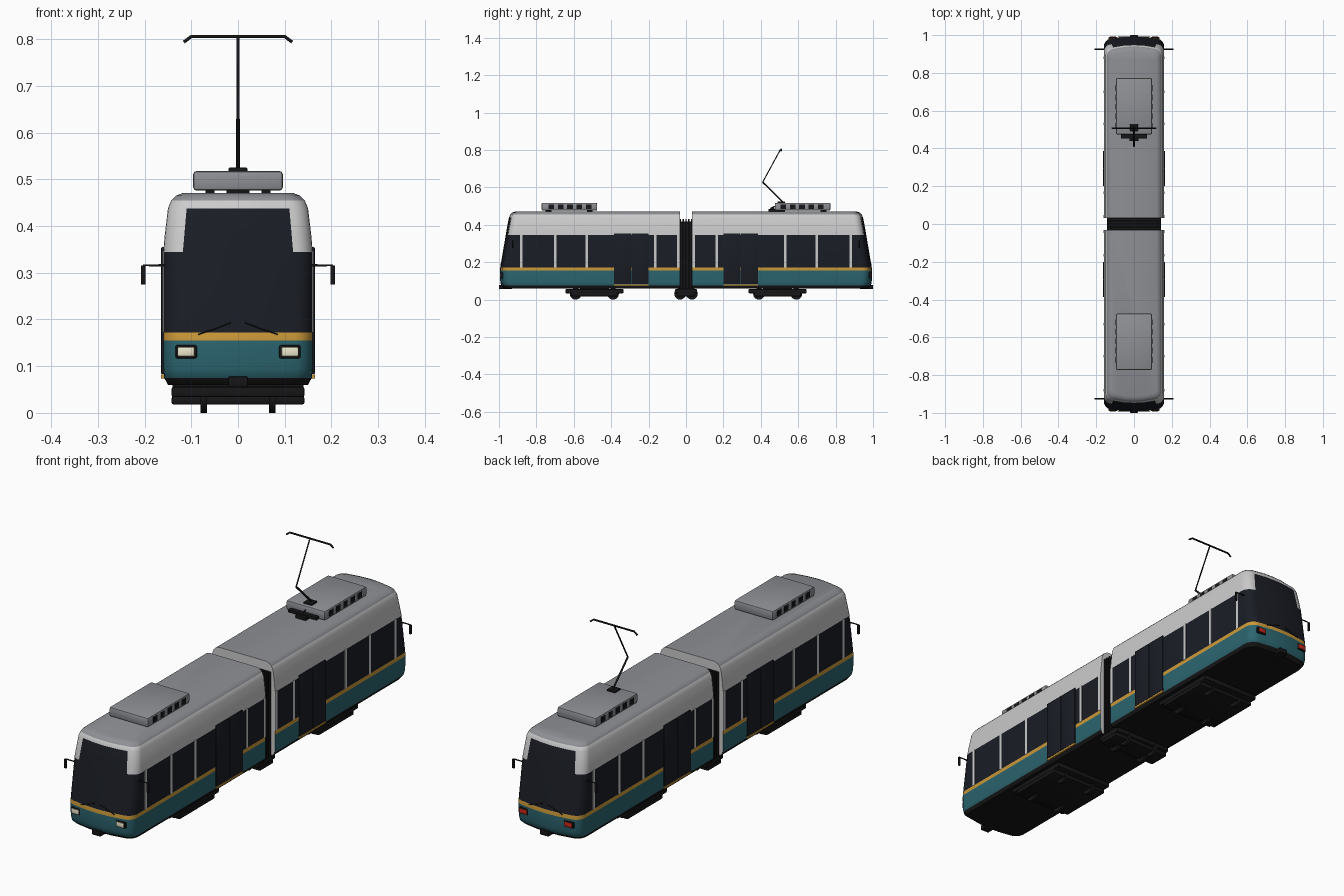
import bpy, bmesh, math
from mathutils import Vector

if "Cube" in bpy.data.objects:
    bpy.data.objects.remove(bpy.data.objects["Cube"])

def mat(name, r, g, b):
    m = bpy.data.materials.new(name)
    m.diffuse_color = (r, g, b, 1)
    m.use_nodes = True
    m.node_tree.nodes["Principled BSDF"].inputs["Base Color"].default_value = m.diffuse_color
    return m

TEAL = mat("teal", .025, .13, .16)
GOLD = mat("gold", .6, .32, .04)
GLASS = mat("glass", .010, .012, .018)
WHITE = mat("white", .68, .70, .70)
ROOF = mat("roof_grey", .27, .28, .30)
BLACK = mat("black", .008, .008, .009)
LAMP = mat("lamp", .85, .8, .6)
RED = mat("red", .6, .02, .01)
MATS = [BLACK, TEAL, GOLD, GLASS, WHITE, ROOF]

def finish(name, bm, mats, angle=35):
    bmesh.ops.recalc_face_normals(bm, faces=bm.faces[:])
    me = bpy.data.meshes.new(name)
    bm.to_mesh(me)
    bm.free()
    for m in mats:
        me.materials.append(m)
    ob = bpy.data.objects.new(name, me)
    bpy.context.collection.objects.link(ob)
    bpy.ops.object.select_all(action='DESELECT')
    ob.select_set(True)
    bpy.context.view_layer.objects.active = ob
    bpy.ops.object.shade_smooth_by_angle(angle=math.radians(angle))
    return ob

def boxes(name, spans, m, bevel=0):
    """One object from boxes given as (x0, x1, y0, y1, z0, z1)."""
    bm = bmesh.new()
    for x0, x1, y0, y1, z0, z1 in spans:
        vs = bmesh.ops.create_cube(bm, size=1)['verts']
        for v in vs:
            v.co = Vector(((x0 + x1) / 2 + v.co.x * abs(x1 - x0),
                           (y0 + y1) / 2 + v.co.y * abs(y1 - y0),
                           (z0 + z1) / 2 + v.co.z * abs(z1 - z0)))
    if bevel:
        bmesh.ops.bevel(bm, geom=bm.edges[:], offset=bevel, segments=2, profile=.5, affect='EDGES')
    return finish(name, bm, [m])

def both_x(spans):
    return spans + [(-b, -a, c, d, e, f) for a, b, c, d, e, f in spans]

def flip_y(spans, s):
    return [(a, b, min(s * c, s * d), max(s * c, s * d), e, f) for a, b, c, d, e, f in spans]

def rod(name, pts, r, m):
    cu = bpy.data.curves.new(name, 'CURVE')
    cu.dimensions = '3D'
    cu.bevel_depth, cu.bevel_resolution, cu.use_fill_caps = r, 1, True
    sp = cu.splines.new('POLY')
    sp.points.add(len(pts) - 1)
    for p, c in zip(sp.points, pts):
        p.co = (*c, 1)
    cu.materials.append(m)
    ob = bpy.data.objects.new(name, cu)
    bpy.context.collection.objects.link(ob)

# Car shell: stacked plan outlines (z, half width, nose y, corner radius, band above)
RINGS = [(.060, .150, .972, .045, 0), (.075, .158, .988, .045, 1), (.095, .160, .993, .045, 1),
         (.155, .160, .995, .045, 2), (.172, .160, .993, .045, 3), (.345, .160, .964, .042, 4),
         (.380, .157, .958, .042, 4), (.438, .150, .947, .040, 4), (.455, .143, .940, .040, 5),
         (.465, .133, .930, .038, 5), (.471, .118, .915, .035, 5)]
INNER = .033

def outline(w, yf, r):
    bow, n = .012, 6
    corner = [(w - r + r * math.cos(a), yf - bow - r + r * math.sin(a))
              for a in (i * math.pi / 2 / n for i in range(n + 1))]
    front = [(t * (w - r), yf - bow * t * t) for t in (.5, 0, -.5)]
    return [(w, INNER)] + corner + front + [(-x, y) for x, y in reversed(corner)] + [(-w, INNER)]

def car(name, s):
    bm = bmesh.new()
    rings = [[bm.verts.new((x, s * y, z)) for x, y in outline(w, yf, r)] for z, w, yf, r, b in RINGS]
    n = len(rings[0])
    for k in range(len(rings) - 1):
        for i in range(n):
            j = (i + 1) % n
            f = bm.faces.new((rings[k][i], rings[k][j], rings[k + 1][j], rings[k + 1][i]))
            band = RINGS[k][4]
            if i == n - 1:
                band = 4                     # coupling end wall
            elif k in (5, 6) and 8 <= i - 0 + 1 <= 11 + 0 and 7 <= i <= 10:
                band = 3                     # destination panel above windscreen
            f.material_index = band
    bm.faces.new(rings[0]).material_index = 0
    bm.faces.new(rings[-1]).material_index = 5
    finish(name, bm, MATS)

for label, s in (("front", -1), ("rear", 1)):
    car(label + "_car_body", s)
    # white window pillars
    boxes(label + "_window_pillars", flip_y(both_x(
        [(.155, .1612, y - .007, y + .007, .172, .347) for y in (.88, .70, .53, .165, .04)]), s), WHITE)
    # two-leaf doors, glass lines and gold sills
    boxes(label + "_doors", flip_y(both_x(
        [(.15, .1645, a, a + .092, .083, .355) for a in (.2, .294)]), s), GLASS, .002)
    boxes(label + "_door_sills", flip_y(both_x([(.15, .165, .2, .386, .074, .082)]), s), GOLD)
    # roof equipment with side louvres
    boxes(label + "_roof_unit", flip_y([(-.096, .096, .475, .772, .476, .518)], s), ROOF, .007)
    boxes(label + "_roof_unit_feet", flip_y(both_x([(.05, .07, y, y + .03, .468, .478) for y in (.5, .72)]), s), BLACK)
    boxes(label + "_roof_louvres", flip_y(both_x(
        [(.09, .0968, .505 + i * .05, .535 + i * .05, .484, .510) for i in range(5)]), s), BLACK)
    # nose: lamps, bumper, coupler
    boxes(label + "_lamp_frames", flip_y(both_x([(.088, .134, .95, .989, .117, .145)]), s), BLACK, .003)
    boxes(label + "_lamps", flip_y(both_x([(.093, .129, .95, .992, .121, .141)]), s), LAMP if s < 0 else RED, .003)
    boxes(label + "_coupler", flip_y([(-.021, .021, .93, 1.0, .056, .078)], s), BLACK, .003)
    for side, sx in (("right", 1), ("left", -1)):
        # mirror arm and housing
        rod(f"{label}_{side}_mirror_arm", [(sx * .15, s * .925, .316), (sx * .202, s * .925, .316),
                                           (sx * .202, s * .925, .29)], .003, BLACK)
        x = sx * .203
        boxes(f"{label}_{side}_mirror", [(x - .005, x + .005, s * .925 - .004, s * .925 + .004, .275, .316)], BLACK, .0015)
        # wiper
        rod(f"{label}_{side}_wiper", [(sx * .085, s * .991, .168), (sx * .05, s * .99, .18),
                                      (sx * .015, s * .991, .193)], .0015, BLACK)

# Bellows between the cars: alternating ribs
ribs = []
for i in range(9):
    w = .14 if i % 2 == 0 else .128
    y = -.036 + i * .008
    ribs.append((-w, w, y, y + .008, .05, .29 + w))
boxes("bellows", ribs, BLACK)

# Bogies and wheels
def wheels(name, ys):
    bm = bmesh.new()
    for y in ys:
        for x in (-.0735, .0735):
            vs = bmesh.ops.create_cone(bm, cap_ends=True, segments=24, radius1=.031, radius2=.031, depth=.014)['verts']
            for v in vs:
                v.co = Vector((x + v.co.z, y + v.co.x, .031 + v.co.y))
    finish(name, bm, [BLACK])

for label, c, half, off in (("front", -.49, .155, .1), ("rear", .49, .155, .1), ("middle", 0, .06, .032)):
    boxes(label + "_bogie_frame", [(-.142, .142, c - half, c + half, .034, .056),
                                   (-.142, .142, c - half * .8, c + half * .8, .018, .036)], BLACK, .004)
    boxes(label + "_bogie_mount", [(-.08, .08, c - half * .5, c + half * .5, .05, .066)], BLACK)
    wheels(label + "_wheels", (c - off, c + off))

# Pantograph
boxes("pantograph_base", [(-.07, .07, .452, .474, .48, .492), (-.025, .025, .44, .53, .47, .486),
                          (-.02, .02, .49, .53, .515, .525)], BLACK, .002)
rod("pantograph_lower_arm", [(0, .52, .52), (0, .41, .628)], .0045, BLACK)
rod("pantograph_link", [(0, .45, .488), (0, .52, .52)], .003, BLACK)
rod("pantograph_upper_arm", [(0, .41, .628), (0, .505, .803)], .0032, BLACK)
rod("pantograph_head", [(-.116, .508, .794), (-.1, .508, .806), (.1, .508, .806), (.116, .508, .794)], .004, BLACK)
